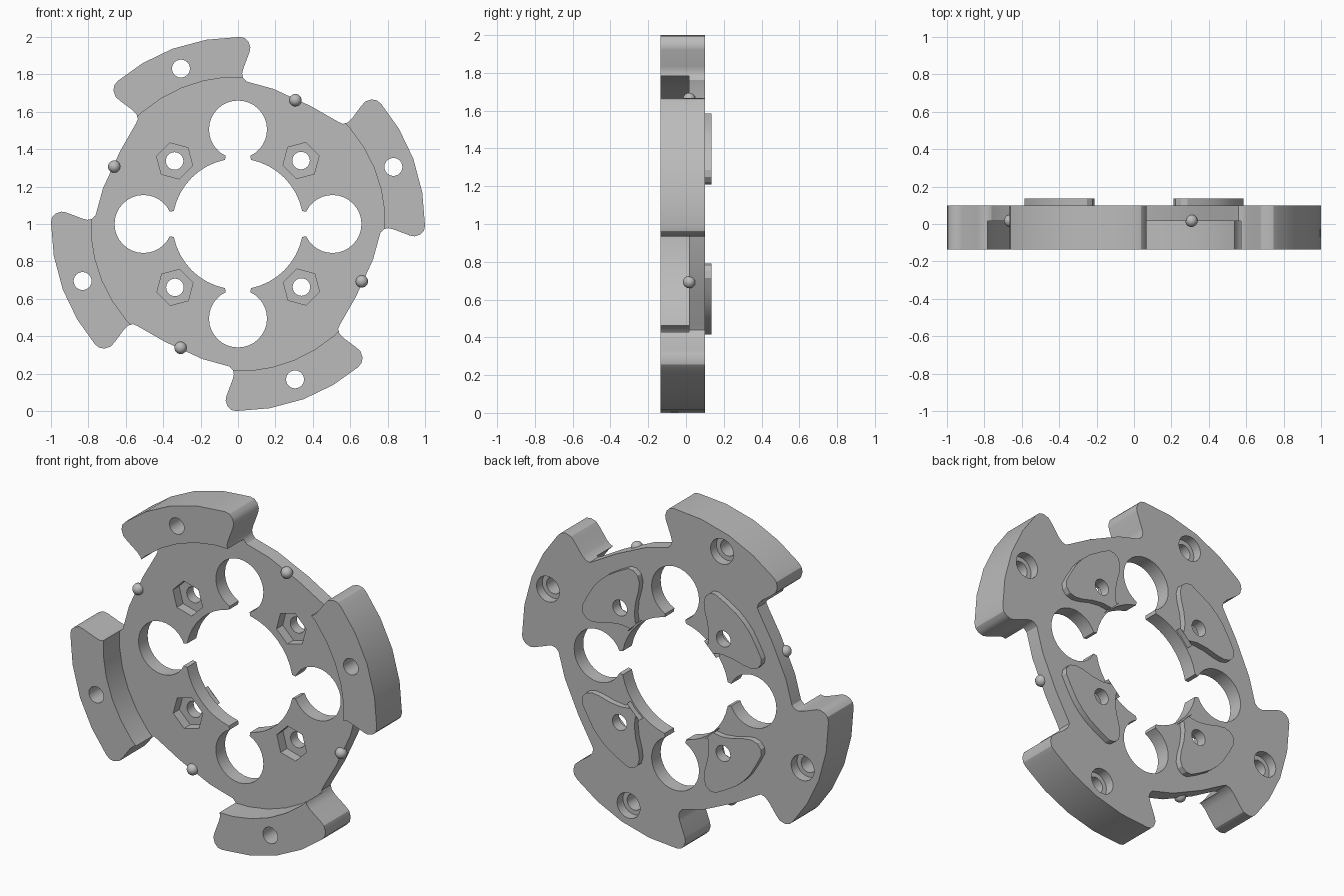
import bpy, bmesh, math
from mathutils import Vector

if "Cube" in bpy.data.objects:
    bpy.data.objects.remove(bpy.data.objects["Cube"])

grey = bpy.data.materials.new("plain grey")
grey.diffuse_color = (0.5, 0.5, 0.5, 1)
grey.use_nodes = True
grey.node_tree.nodes["Principled BSDF"].inputs["Base Color"].default_value = grey.diffuse_color


def circle(cx, cz, r, n=32, start=0.0, end=None):
    # full circle, or an open arc from start to end (degrees)
    span = 360 if end is None else end - start
    count = n if end is None else n + 1
    return [(cx + r * math.cos(math.radians(start + span * i / n)),
             cz + r * math.sin(math.radians(start + span * i / n))) for i in range(count)]


def turn(pts, k):
    # quarter turns about the hub
    for _ in range(k):
        pts = [(-z, x) for x, z in pts]
    return pts


def prism(name, pts, y0, y1):
    # extrude a hub-centred front-view profile along y
    bm = bmesh.new()
    f = bm.faces.new([bm.verts.new((x, y0, z + 1)) for x, z in pts])
    ext = bmesh.ops.extrude_face_region(bm, geom=[f])
    vs = [g for g in ext["geom"] if isinstance(g, bmesh.types.BMVert)]
    bmesh.ops.translate(bm, verts=vs, vec=Vector((0, y1 - y0, 0)))
    bmesh.ops.recalc_face_normals(bm, faces=bm.faces)
    me = bpy.data.meshes.new(name)
    bm.to_mesh(me)
    bm.free()
    ob = bpy.data.objects.new(name, me)
    bpy.context.collection.objects.link(ob)
    me.materials.append(grey)
    return ob


def select(ob):
    bpy.ops.object.select_all(action='DESELECT')
    ob.select_set(True)
    bpy.context.view_layer.objects.active = ob


def cut(ob, pts, y0, y1):
    cutter = prism("cutter", pts, y0, y1)
    cutter.hide_render = True
    select(ob)
    m = ob.modifiers.new("cut", 'BOOLEAN')
    m.operation, m.solver, m.object = 'DIFFERENCE', 'EXACT', cutter
    bpy.ops.object.modifier_apply(modifier=m.name)
    bpy.data.objects.remove(cutter)


def smooth(ob):
    select(ob)
    bpy.ops.object.shade_smooth_by_angle(angle=math.radians(30))


# one quarter of the outer outline: lug, fillets and rim
quarter = [(.045, .762), (.027, .782), (.022, .805), (.03, .835), (.062, .92),
           (.066, .945), (.056, .975), (.037, .994), (.01, 1.0),
           (-.17, .985), (-.35, .937), (-.51, .86), (-.64, .767),
           (-.66, .745), (-.666, .715), (-.655, .68), (-.63, .658),
           (-.565, .61), (-.542, .585), (-.535, .56), (-.546, .537),
           (-.63, .39), (-.722, .19)]
outline = [p for k in range(4) for p in turn(quarter, k)]
disc = prism("ring_with_lugs", outline, -.135, .10)

# step the front of the ring back, leaving the thick lugs
cut(disc, circle(0, 0, .787, 40, 4.5), -.3, .015)

# central opening joined to four round bays
bay = circle(0, .505, .155, 28, -65, 245)
arc = circle(0, 0, .35, 8, 101.5, 168.5)
opening = [p for k in range(4) for p in turn(bay + arc, k)]
cut(disc, opening, -.3, .3)

# raised curved triangle on the back, concave sides and rounded corners
pad = [(.27, .235), (.33, .243), (.40, .235), (.47, .216), (.52, .21),
       (.56, .222), (.583, .25), (.586, .285), (.555, .345), (.51, .42), (.468, .468)]
pad = pad + [(z, x) for x, z in reversed(pad[:-1])]
pad += circle(0, 0, .36, 4, 54, 36)

for k in range(4):
    # lug bolt hole with counterbore behind
    (lx, lz), = turn([(-.305, .831)], k)
    cut(disc, circle(lx, lz, .048, 24), -.3, .3)
    cut(disc, circle(lx, lz, .075, 24), .045, .3)
    # hex nut pocket, bolt hole and back pad
    (hx, hz), = turn([(.337, .339)], k)
    cut(disc, circle(hx, hz, .1, 6, 15 + 90 * k), -.3, .073)
    cut(disc, circle(hx, hz, .047, 24), -.3, .3)
    plate = prism("back_pad", turn(pad, k), .09, .135)
    cut(plate, circle(hx, hz, .047, 24), -.3, .3)
    smooth(plate)
    # small locating ball on the rim
    (bx, bz), = turn([(.307, .662)], k)
    bpy.ops.mesh.primitive_uv_sphere_add(segments=20, ring_count=12, radius=.033,
                                         location=(bx, .017, bz + 1))
    ball = bpy.context.object
    ball.name = "rim_ball"
    ball.data.materials.append(grey)
    smooth(ball)

smooth(disc)
